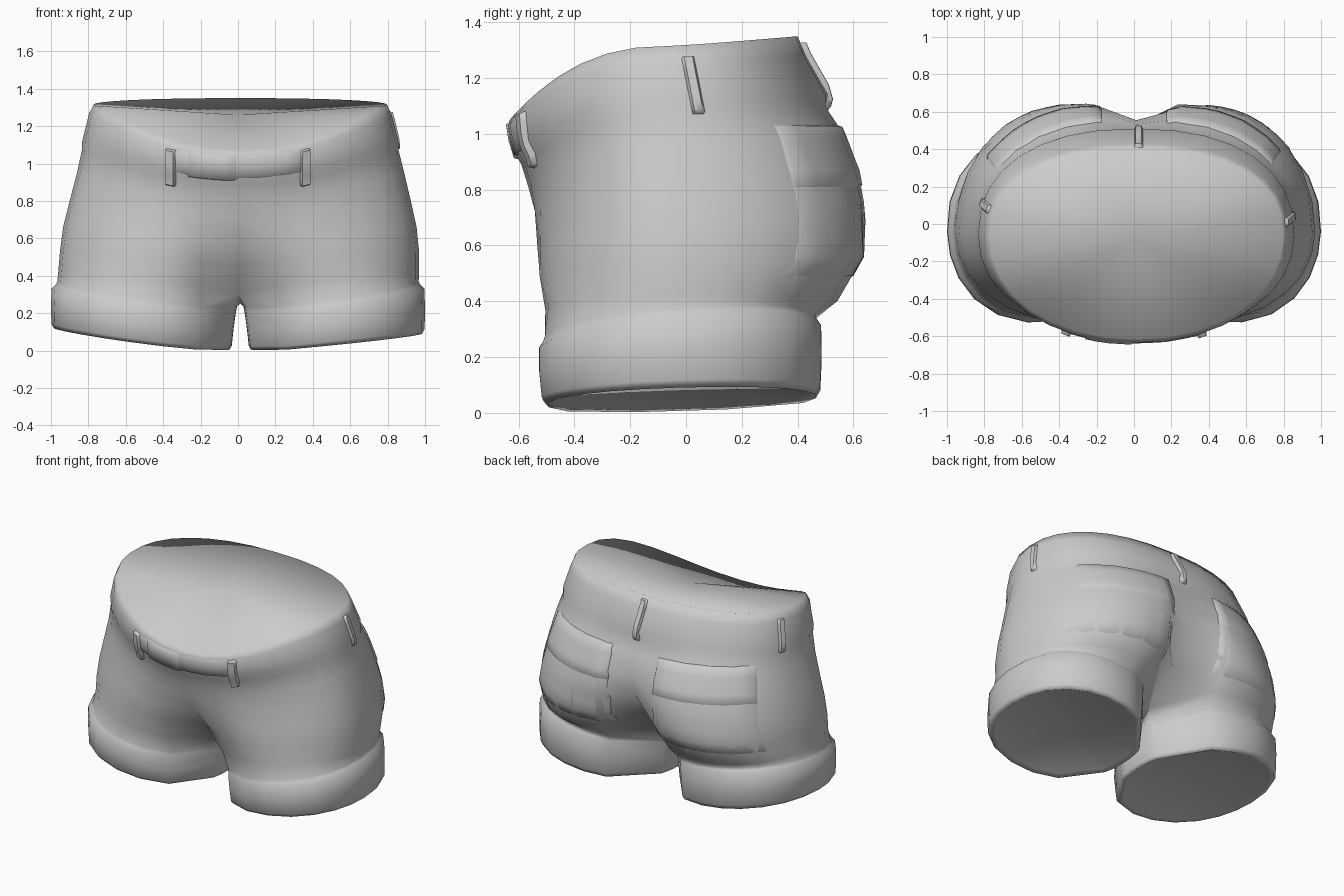
import bpy, bmesh, math
from mathutils import Vector
from mathutils.bvhtree import BVHTree

if "Cube" in bpy.data.objects:
    bpy.data.objects.remove(bpy.data.objects["Cube"])

N = 32          # vertices around the hips
H = N // 2

cloth = bpy.data.materials.new("grey cloth")
cloth.diffuse_color = (0.6, 0.6, 0.6, 1)
cloth.use_nodes = True
cloth.node_tree.nodes["Principled BSDF"].inputs["Base Color"].default_value = cloth.diffuse_color


def finish(bm, name, angle=50):
    bmesh.ops.recalc_face_normals(bm, faces=bm.faces)
    mesh = bpy.data.meshes.new(name)
    bm.to_mesh(mesh)
    mesh.materials.append(cloth)
    ob = bpy.data.objects.new(name, mesh)
    bpy.context.collection.objects.link(ob)
    bpy.ops.object.select_all(action='DESELECT')
    ob.select_set(True)
    bpy.context.view_layer.objects.active = ob
    bpy.ops.object.shade_smooth_by_angle(angle=math.radians(angle))
    return ob


def bridge(bm, a, b):
    for i in range(len(a)):
        j = (i + 1) % len(a)
        bm.faces.new((a[i], a[j], b[j], b[i]))


def fan(bm, ring, centre):
    c = bm.verts.new(centre)
    for i in range(len(ring)):
        bm.faces.new((ring[i], ring[(i + 1) % len(ring)], c))


# hip rings: z front, z side, z back, half width, y front, y back,
# blend towards two leg lobes at the front and at the back, shift in x
HIPS = [
    (1.07, 1.315, 1.35, .785, -.615, .40, 0, 0, .012),
    (1.045, 1.26, 1.28, .81, -.635, .43, 0, 0, .012),
    (.94, 1.12, 1.14, .845, -.618, .51, 0, 0, .012),
    (.89, 1.07, 1.10, .847, -.59, .51, 0, .02, .012),
    (.81, .95, 1.01, .875, -.565, .575, 0, .07, .014),
    (.72, .80, .87, .912, -.555, .635, .05, .12, .012),
    (.60, .66, .73, .945, -.555, .67, .15, .20, .01),
    (.48, .53, .56, .96, -.55, .665, .38, .40, .008),
    (.36, .42, .40, .965, -.522, .56, .66, .68, .004),
]


def hip_ring(bm, zf, zs, zb, rx, yf, yb, wf, wb, shift):
    ring = []
    for i in range(N):
        t = 2 * math.pi * i / N
        s, c = math.sin(t), -math.cos(t)
        e = 0.87 if c > 0 else 0.95
        x = rx * math.copysign(abs(s) ** e, s)
        cy = abs(c) ** e
        far, w = (yb, wb) if c > 0 else (yf, wf)
        y = cy * far - 0.06 * (1 - cy)
        k = (abs(x) - rx / 2) / (rx / 2)
        lobe = math.sqrt(max(0, 1 - k * k))
        y = y * (1 - w) + w * (lobe * far - 0.03 * (1 - lobe))
        z = zs + (zb - zs) * c if c > 0 else zs + (zf - zs) * abs(c) ** 2.3
        z -= .08 * w * math.exp(-(x / .15) ** 2)
        ring.append(bm.verts.new((x + shift, y, z)))
    return ring


# shorts body: hips, closed waist, crotch seam and two cuffed legs
bm = bmesh.new()
rings = [hip_ring(bm, *h) for h in HIPS]
for a, b in zip(rings, rings[1:]):
    bridge(bm, a, b)
fan(bm, rings[0], (0, -.08, 1.26))

last = rings[-1]
front, back = last[0].co, last[H].co
seam = []
for k in range(1, 6):
    f = k / 6
    p = back.lerp(front, f)
    p.z -= 0.075 * math.sin(math.pi * f) ** .6
    p.x = .012
    seam.append(bm.verts.new(p))


def cuff_top(x, y):
    return .215 + .14 * x + .08 * y


def cuff_bottom(x, y):
    return .008 + .10 * max(x - .15, 0) + .03 * y


# leg rings: inner x, outer x, y front, y back, blend top to bottom, lift
LEGS = [(.016, .966, -.507, .466, 0, .025), (.020, .973, -.514, .472, 0, .006),
        (.024, .997, -.528, .488, .08, 0), (.036, 1.0, -.528, .49, .5, 0),
        (.045, .998, -.520, .485, .9, 0), (.055, .985, -.50, .468, 1, 0),
        (.08, .96, -.475, .44, .95, 0)]
for side in (1, -1):
    if side == 1:
        loop = last[:H + 1] + seam
    else:
        loop = [last[0]] + last[:H - 1:-1] + seam
    angles = [math.atan2(v.co.y + .02, abs(v.co.x) - .5) for v in loop]
    prev = loop
    for x0, x1, y0, y1, f, lift in LEGS:
        ring = []
        rx, ry = (x1 - x0) / 2, (y1 - y0) / 2
        for a in angles:
            c, s = math.cos(a) / rx, math.sin(a) / ry
            r = 1 / (abs(c) ** 2.15 + abs(s) ** 2.15) ** (1 / 2.15)
            x = (x0 + x1) / 2 + r * math.cos(a)
            y = (y0 + y1) / 2 + r * math.sin(a)
            z = cuff_top(x, y) * (1 - f) + cuff_bottom(x, y) * f + lift
            if side < 0:
                z += .03 * x * x * f
            ring.append(bm.verts.new((side * x + (.012 if x < .4 else 0), y, z)))
        bridge(bm, prev, ring)
        prev = ring
    fan(bm, prev, (side * .52, -.02, .07))
body = finish(bm, "shorts_body", 110)

bm = bmesh.new()
bm.from_mesh(body.data)
surface = BVHTree.FromBMesh(bm)
bm.free()


def plate(name, direction, u0, u1, z0, z1, height, nu=6, nz=5,
          slope=lambda u: 0, edge=.015, lean=(0, 0)):
    """Raised cloth patch wrapped over the body, seen along a direction.
    lean slants the u0 and u1 edges outwards below the top."""
    d = Vector(direction)

    def steps(a, b, n):
        inner = [a + edge + (b - a - 2 * edge) * i / n for i in range(n + 1)]
        return [a] + inner + [b]
    us, zs = steps(u0, u1, nu), steps(z0, z1, nz)
    bm = bmesh.new()
    grid = []
    for i, across in enumerate(us):
        row = []
        f = (across - u0) / (u1 - u0)
        for j, z in enumerate(zs):
            u = across + (lean[0] * (1 - f) + lean[1] * f) * (z1 - z)
            z += slope(u)
            start = Vector((u, 0, z)) if d.y else Vector((0, u, z))
            hit, normal, _, _ = surface.ray_cast(start - d * 3, d)
            rim = i in (0, len(us) - 1) or j in (0, len(zs) - 1)
            if normal.dot(d) > 0:
                normal = -normal
            row.append(bm.verts.new(hit + normal * (-.004 if rim else height)))
        grid.append(row)
    for i in range(len(us) - 1):
        for j in range(len(zs) - 1):
            bm.faces.new((grid[i][j], grid[i + 1][j], grid[i + 1][j + 1], grid[i][j + 1]))
    return finish(bm, name, 60)


FRONT, BACK = (0, 1, 0), (0, -1, 0)
rise = lambda u: .30 * u * u

# belt and buckle
plate("belt_front", FRONT, -.38, .36, .915, 1.045, .008, 8, 2, rise)
plate("buckle", FRONT, -.27, 0, .905, 1.05, .014, 4, 2, rise)

# belt loops
for name, x in (("left", -.36), ("right", .36)):
    plate("front_loop_" + name, FRONT, x - .03, x + .03, .84, 1.04, .022, 2, 5, rise, .01)
plate("side_loop_right", (-1, 0, 0), -.02, .03, 1.07, 1.28, .016, 2, 5, edge=.01, lean=(.2, .2))
plate("side_loop_left", (1, 0, 0), .05, .10, 1.07, 1.28, .016, 2, 5, edge=.01, lean=(.2, .2))
plate("back_loop", BACK, .0, .05, 1.08, 1.33, .02, 2, 6, edge=.01)

# back pockets with flaps, widening towards the hips
for name, s in (("left", -1), ("right", 1)):
    a, b = sorted((s * .17, s * .74))
    lean = (0, .22) if s > 0 else (-.22, 0)
    plate("back_pocket_" + name, BACK, a, b, .48, 1.03, .005, 9, 8, edge=.015, lean=lean)
    plate("back_flap_" + name, BACK, a, b, .80, 1.035, .011, 9, 4, edge=.015, lean=lean)
